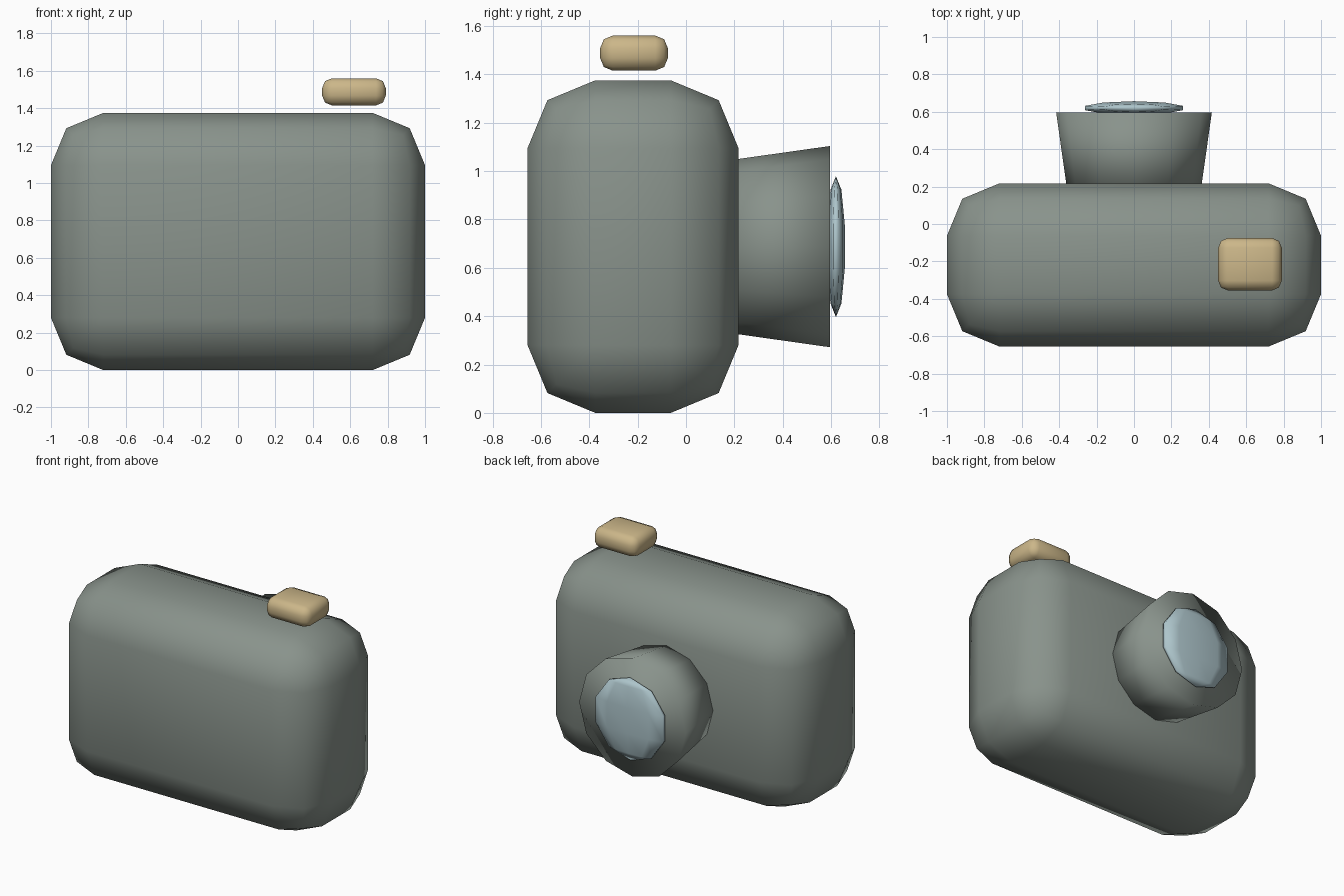
import bpy, bmesh, math
from mathutils import Matrix

if "Cube" in bpy.data.objects:
    bpy.data.objects.remove(bpy.data.objects["Cube"])


def material(name, rgb):
    m = bpy.data.materials.new(name)
    m.diffuse_color = (*rgb, 1)
    m.use_nodes = True
    m.node_tree.nodes["Principled BSDF"].inputs["Base Color"].default_value = m.diffuse_color
    return m


def finish(name, bm, mat):
    bmesh.ops.recalc_face_normals(bm, faces=bm.faces)
    for f in bm.faces:
        f.smooth = True
    mesh = bpy.data.meshes.new(name)
    bm.to_mesh(mesh)
    bm.free()
    mesh.materials.append(mat)
    ob = bpy.data.objects.new(name, mesh)
    bpy.context.collection.objects.link(ob)
    return ob


def rounded_box(name, lo, hi, bevel, mat):
    size = [b - a for a, b in zip(lo, hi)]
    mid = [(a + b) / 2 for a, b in zip(lo, hi)]
    bm = bmesh.new()
    bmesh.ops.create_cube(bm, size=1, matrix=Matrix.Translation(mid) @ Matrix.Diagonal((*size, 1)))
    bmesh.ops.bevel(bm, geom=bm.edges[:], offset=bevel, segments=2, profile=0.5,
                    affect='EDGES', clamp_overlap=True)
    return finish(name, bm, mat)


shell = material("shell", (0.25, 0.29, 0.26))
tan = material("tan", (0.60, 0.47, 0.25))
glass = material("glass", (0.42, 0.56, 0.60))
AXIS_Z = 0.6875

# Camera body and the shutter button floating just above it
rounded_box("camera_body", (-1, -0.655, 0), (1, 0.217, 1.375), 0.28, shell)
rounded_box("shutter_button", (0.45, -0.355, 1.415), (0.79, -0.075, 1.56), 0.052, tan)

# Flared lens barrel, widest at its outer end
y0, y1 = 0.15, 0.596
bm = bmesh.new()
bmesh.ops.create_cone(bm, cap_ends=True, segments=12, radius1=0.353, radius2=0.416, depth=y1 - y0,
                      matrix=Matrix.Translation((0, (y0 + y1) / 2, AXIS_Z))
                      @ Matrix.Rotation(-math.pi / 2, 4, 'X'))
finish("lens_barrel", bm, shell)

# Flattened low-poly glass
bm = bmesh.new()
bmesh.ops.create_uvsphere(bm, u_segments=10, v_segments=5, radius=1,
                          matrix=Matrix.Translation((0, 0.62, AXIS_Z))
                          @ Matrix.Diagonal((0.291, 0.0385, 0.291, 1)))
finish("lens_glass", bm, glass)
